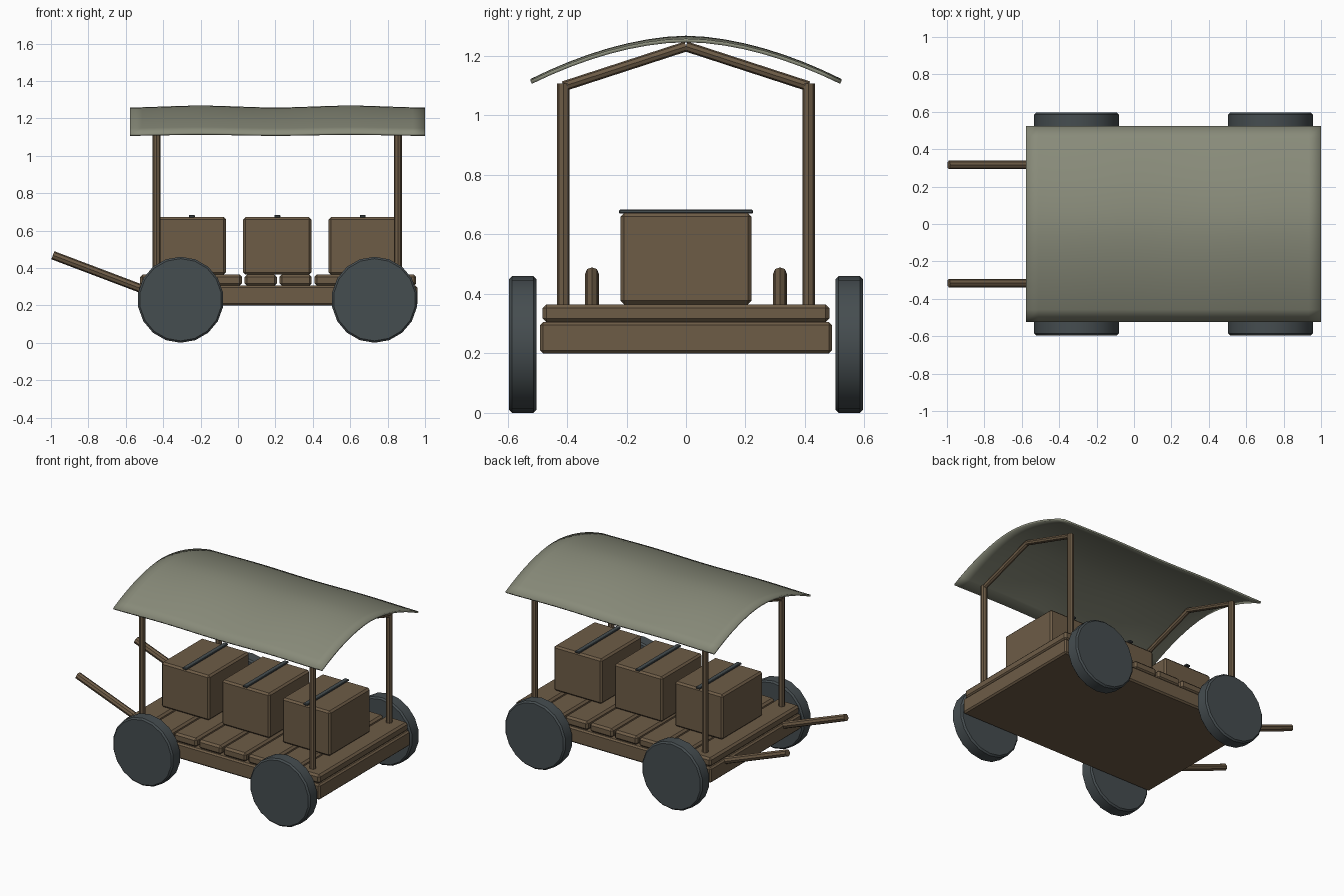
import bpy, bmesh, math
from mathutils import Vector

cube = bpy.data.objects.get("Cube")
if cube:
    bpy.data.objects.remove(cube, do_unlink=True)


def material(name, rgb):
    m = bpy.data.materials.new(name)
    m.use_nodes = True
    m.diffuse_color = (*rgb, 1)
    m.node_tree.nodes["Principled BSDF"].inputs["Base Color"].default_value = (*rgb, 1)
    return m


wood = material("brown wood", (0.155, 0.107, 0.062))
slate = material("dark slate", (0.06, 0.074, 0.08))
canvas = material("olive canvas", (0.25, 0.26, 0.195))


def finish(name, bm, mat, bevel=0, smooth=False):
    bmesh.ops.recalc_face_normals(bm, faces=bm.faces)
    mesh = bpy.data.meshes.new(name)
    bm.to_mesh(mesh)
    bm.free()
    mesh.materials.append(mat)
    obj = bpy.data.objects.new(name, mesh)
    bpy.context.collection.objects.link(obj)
    if bevel:
        mod = obj.modifiers.new("bevel", "BEVEL")
        mod.width = bevel
        mod.segments = 1
    if smooth:
        bpy.ops.object.select_all(action="DESELECT")
        obj.select_set(True)
        bpy.context.view_layer.objects.active = obj
        bpy.ops.object.shade_smooth_by_angle(angle=math.radians(35))
    return obj


def box(name, low, high, mat, bevel=0.01):
    low, high = Vector(low), Vector(high)
    bm = bmesh.new()
    bmesh.ops.create_cube(bm, size=1)
    bmesh.ops.scale(bm, vec=high - low, verts=bm.verts)
    bmesh.ops.translate(bm, vec=(low + high) / 2, verts=bm.verts)
    return finish(name, bm, mat, bevel)


def rod(name, start, end, radius, mat, sides=8, bevel=0, smooth=False):
    start, end = Vector(start), Vector(end)
    axis = end - start
    bm = bmesh.new()
    bmesh.ops.create_cone(bm, cap_ends=True, segments=sides, radius1=radius,
                          radius2=radius, depth=axis.length)
    bmesh.ops.rotate(bm, matrix=axis.to_track_quat("Z", "Y").to_matrix(), verts=bm.verts)
    bmesh.ops.translate(bm, vec=(start + end) / 2, verts=bm.verts)
    return finish(name, bm, mat, bevel, smooth)


# Bed frame and cross planks
back, front = -0.53, 0.96
box("bed_frame", (back, -0.49, 0.2), (front, 0.49, 0.305), wood)
count = 8
pitch = (front - back) / count
for i in range(count):
    x = back + i * pitch
    box(f"plank_{i + 1}", (x + 0.007, -0.482, 0.305), (x + pitch - 0.007, 0.482, 0.365), wood, 0.013)

# Crates with straps
for i, x in enumerate((-0.247, 0.21, 0.667)):
    box(f"crate_{i + 1}", (x - 0.182, -0.22, 0.365), (x + 0.182, 0.22, 0.672), wood, 0.012)
    box(f"strap_{i + 1}", (x - 0.016, -0.225, 0.67), (x + 0.016, 0.225, 0.683), slate, 0.003)

for side, label in ((1, "left"), (-1, "right")):
    # Wheels
    for x, end in ((-0.307, "rear"), (0.73, "front")):
        rod(f"{end}_{label}_wheel", (x, side * 0.503, 0.23), (x, side * 0.595, 0.23),
            0.23, slate, 18, 0.01, True)
    # Posts and sloping rafters
    for x, end in ((-0.435, "rear"), (0.855, "front")):
        rod(f"{end}_{label}_post", (x, side * 0.412, 0.36), (x, side * 0.412, 1.108), 0.021, wood)
        rod(f"{end}_{label}_rafter", (x, side * 0.412, 1.098), (x, 0, 1.232), 0.017, wood)
    # Pull shafts
    rod(f"{label}_shaft", (-0.99, side * 0.316, 0.468), (-0.48, side * 0.316, 0.275), 0.023, wood)

# Arched canopy with a gentle ripple along its length
nx, ny = 24, 16
bm = bmesh.new()
grid = []
for i in range(nx + 1):
    x = -0.578 + 1.578 * i / nx
    ripple = 0.005 * math.cos((x - 0.6) * math.tau / 0.8)
    row = []
    for j in range(ny + 1):
        t = 2 * j / ny - 1
        row.append(bm.verts.new((x, 0.522 * t, 1.26 - 0.143 * abs(t) ** 1.8 + ripple * (1 - 0.5 * abs(t)))))
    grid.append(row)
for i in range(nx):
    for j in range(ny):
        bm.faces.new((grid[i][j], grid[i + 1][j], grid[i + 1][j + 1], grid[i][j + 1]))
canopy = finish("canopy", bm, canvas, 0, True)
shell = canopy.modifiers.new("thickness", "SOLIDIFY")
shell.thickness = 0.012
shell.offset = -0.5
